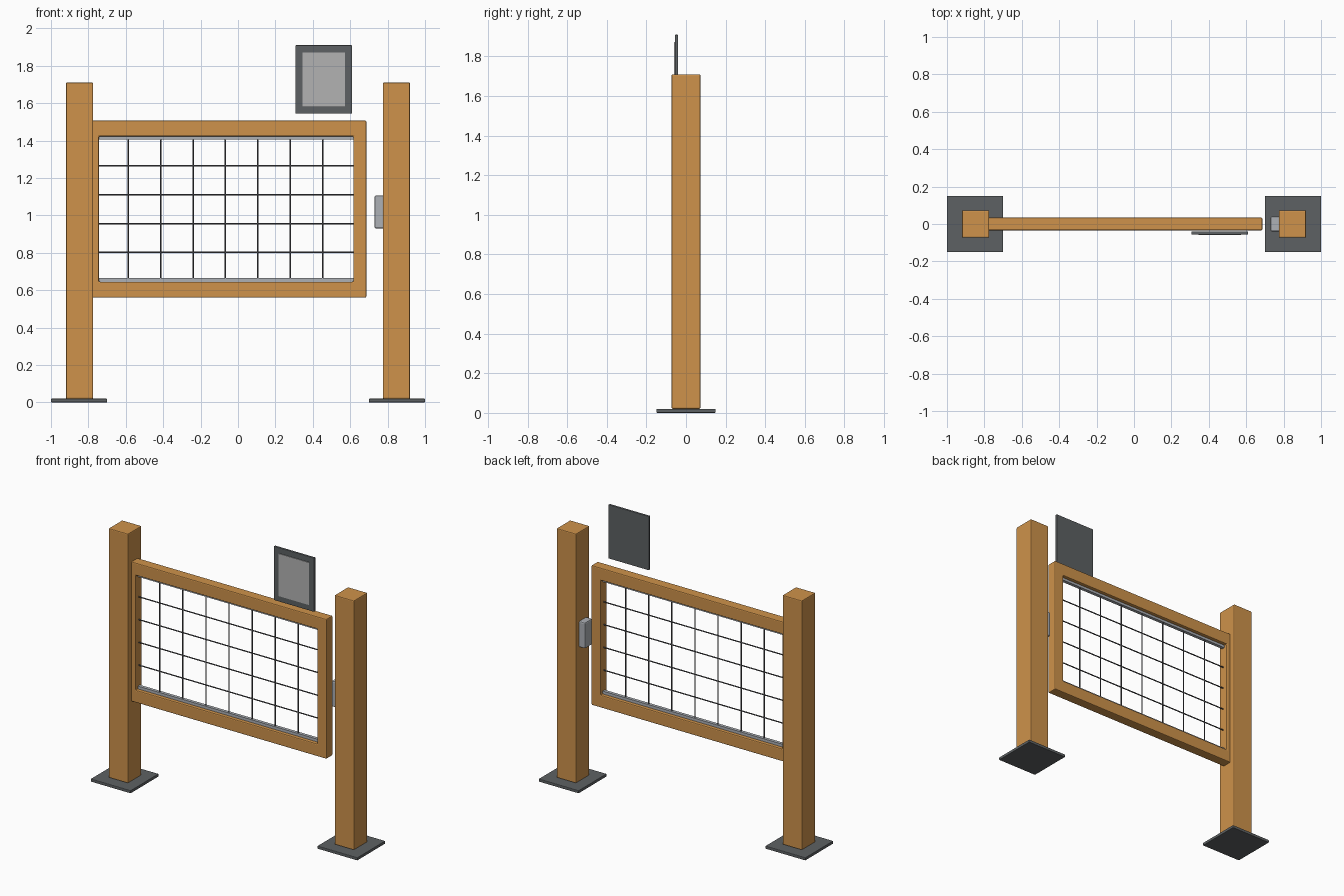
import bpy, bmesh
from math import pi

if "Cube" in bpy.data.objects:
    bpy.data.objects.remove(bpy.data.objects["Cube"])


def material(name, r, g, b):
    m = bpy.data.materials.new(name)
    m.diffuse_color = (r, g, b, 1)
    m.use_nodes = True
    m.node_tree.nodes["Principled BSDF"].inputs["Base Color"].default_value = m.diffuse_color
    return m


WOOD = material("wood", 0.62, 0.29, 0.07)
DARK = material("dark_metal", 0.11, 0.12, 0.125)
WIRE = material("wire", 0.1, 0.1, 0.11)
ZINC = material("zinc", 0.42, 0.44, 0.47)
PANEL = material("panel", 0.45, 0.45, 0.45)


def finish(name, bm, mat, bevel=0.0):
    bmesh.ops.recalc_face_normals(bm, faces=bm.faces)
    me = bpy.data.meshes.new(name)
    bm.to_mesh(me)
    bm.free()
    me.materials.append(mat)
    ob = bpy.data.objects.new(name, me)
    bpy.context.collection.objects.link(ob)
    if bevel:
        mod = ob.modifiers.new("soft_edges", 'BEVEL')
        mod.width = bevel
        mod.segments = 2
        mod.limit_method = 'ANGLE'
    return ob


def box(name, x, y, z, mat, bevel=0.0):
    bm = bmesh.new()
    bmesh.ops.create_cube(bm, size=1)
    for v in bm.verts:
        v.co = [(r[0] + r[1]) / 2 + c * (r[1] - r[0]) for r, c in zip((x, y, z), v.co)]
    return finish(name, bm, mat, bevel)


def ring(name, outer, inner, y0, y1, mat, bevel):
    """Rectangular frame; rectangles are (x0, x1, z0, z1)."""
    bm = bmesh.new()

    def loop(r):
        return [bm.verts.new((x, y0, z)) for x, z in
                ((r[0], r[2]), (r[1], r[2]), (r[1], r[3]), (r[0], r[3]))]
    o, i = loop(outer), loop(inner)
    for k in range(4):
        n = (k + 1) % 4
        bm.faces.new((o[k], o[n], i[n], i[k]))
    out = bmesh.ops.extrude_face_region(bm, geom=bm.faces[:], use_keep_orig=True)
    moved = [g for g in out["geom"] if isinstance(g, bmesh.types.BMVert)]
    bmesh.ops.translate(bm, vec=(0, y1 - y0, 0), verts=moved)
    return finish(name, bm, mat, bevel)


def wire(name, axis, length, loc):
    bpy.ops.mesh.primitive_cylinder_add(
        vertices=8, radius=0.004, depth=length, location=loc,
        rotation=(0, pi / 2, 0) if axis == 'X' else (0, 0, 0))
    ob = bpy.context.object
    ob.name = name
    ob.data.materials.append(WIRE)
    bpy.ops.object.shade_smooth_by_angle()


# Posts and base plates
for side, s in (("left", -1), ("right", 1)):
    cx = 0.847 * s
    box(side + "_post", (cx - 0.073, cx + 0.073), (-0.073, 0.073), (0.02, 1.71), WOOD, 0.006)
    px = 0.85 * s
    box(side + "_base_plate", (px - 0.15, px + 0.15), (-0.15, 0.15), (0, 0.02), DARK, 0.004)

# Gate frame, its hinge stile let into the left post
ring("gate_frame", (-0.815, 0.686, 0.56, 1.507), (-0.744, 0.617, 0.645, 1.422),
     -0.034, 0.034, WOOD, 0.006)

# Metal strips holding the mesh
box("top_mesh_strip", (-0.744, 0.617), (-0.011, 0.011), (1.405, 1.424), ZINC)
box("bottom_mesh_strip", (-0.744, 0.617), (-0.011, 0.011), (0.643, 0.664), ZINC)

# Wire mesh
for k in range(7):
    wire(f"vertical_wire_{k + 1}", 'Z', 0.76, (-0.587 + 0.1733 * k, 0, 1.034))
for k in range(4):
    wire(f"horizontal_wire_{k + 1}", 'X', 1.38, (-0.064, 0, 0.802 + 0.1543 * k))

# Latch on the right post
box("latch", (0.73, 0.78), (-0.04, 0.04), (0.93, 1.106), ZINC, 0.008)

# Sign: backing plate and raised panel
box("sign_plate", (0.307, 0.61), (-0.056, -0.04), (1.545, 1.91), DARK, 0.003)
box("sign_panel", (0.345, 0.573), (-0.06, -0.05), (1.583, 1.872), PANEL, 0.001)
